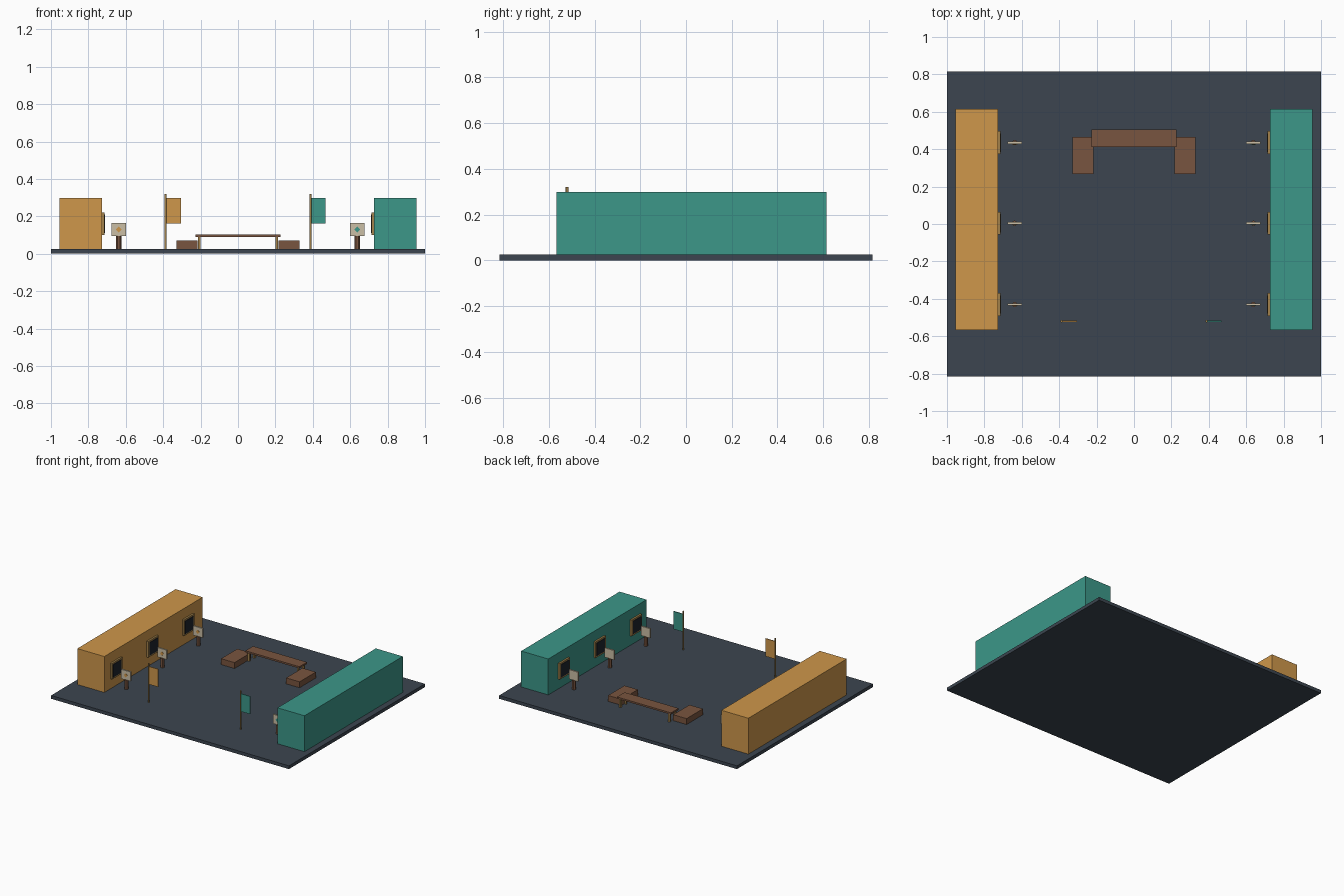
import bpy, math

if "Cube" in bpy.data.objects:
    bpy.data.objects.remove(bpy.data.objects["Cube"])


def material(name, r, g, b):
    m = bpy.data.materials.new(name)
    m.diffuse_color = (r, g, b, 1)
    m.use_nodes = True
    m.node_tree.nodes["Principled BSDF"].inputs["Base Color"].default_value = m.diffuse_color
    return m


SLATE = material("slate", 0.045, 0.06, 0.08, )
GOLD = material("gold", 0.62, 0.31, 0.07)
TEAL = material("teal", 0.045, 0.31, 0.25)
WOOD = material("wood", 0.19, 0.09, 0.05)
TRIM = material("trim", 0.36, 0.22, 0.07)
DARK = material("dark", 0.012, 0.016, 0.025)
CREAM = material("cream", 0.6, 0.52, 0.38)


def box(name, x, y, z, mat, turn=0):
    """Box from (min, max) pairs, optionally turned about y."""
    bpy.ops.mesh.primitive_cube_add(size=1, location=[sum(p) / 2 for p in (x, y, z)])
    o = bpy.context.object
    o.name = name
    o.scale = [abs(p[1] - p[0]) for p in (x, y, z)]
    o.rotation_euler.y = turn
    o.data.materials.append(mat)
    return o


def pole(name, x, y, z0, z1, r, mat):
    bpy.ops.mesh.primitive_cylinder_add(vertices=12, radius=r, depth=z1 - z0,
                                        location=(x, y, (z0 + z1) / 2))
    o = bpy.context.object
    o.name = name
    o.data.materials.append(mat)
    bpy.ops.object.shade_smooth_by_angle()
    return o


G = 0.025  # floor height
box("floor", (-1, 1), (-0.816, 0.816), (0, G), SLATE)

for s, side, colour in ((-1, "left", GOLD), (1, "right", TEAL)):
    # Long exhibition wall
    box(side + "_wall_block", (s * 0.728, s * 0.955), (-0.566, 0.615), (G, 0.298), colour)

    for y in (-0.43, 0.004, 0.435):
        # Framed picture on the inner wall face
        fx = (s * 0.714, s * 0.728)
        h, t, zc = 0.061, 0.012, 0.16
        for d in (-1, 1):
            box(side + "_frame_upright", fx, (y + d * (h - t), y + d * h), (zc - h, zc + h), TRIM)
            box(side + "_frame_rail", fx, (y - h + t, y + h - t),
                (zc + d * (h - t), zc + d * h), TRIM)
        box(side + "_picture_panel", (s * 0.711, s * 0.728), (y - h + t, y + h - t),
            (zc - h + t, zc + h - t), DARK)

        # Small sign on a post with a diamond marker
        x = s * 0.638
        pole(side + "_sign_post", x, y, G, 0.096, 0.014, WOOD)
        box(side + "_sign_board", (x - 0.039, x + 0.039), (y - 0.006, y + 0.006),
            (0.094, 0.165), CREAM)
        box(side + "_sign_diamond", (x - 0.011, x + 0.011), (y - 0.009, y - 0.005),
            (0.119, 0.141), colour, math.pi / 4)

    # Flag, both flying towards +x
    x = s * 0.387
    pole(side + "_flag_pole", x, -0.52, G, 0.32, 0.006, TRIM)
    box(side + "_flag", (x + 0.003, x + 0.082), (-0.523, -0.517), (0.163, 0.298), colour)

    # Low side bench and table legs
    box(side + "_bench", (s * 0.217, s * 0.33), (0.268, 0.464), (G, 0.07), WOOD)
    for y in (0.428, 0.492):
        box(side + "_table_leg", (s * 0.2, s * 0.214), (y - 0.007, y + 0.007), (G, 0.09), TRIM)

# Table top bridging the legs
box("table_top", (-0.227, 0.227), (0.413, 0.505), (0.089, 0.102), WOOD)
